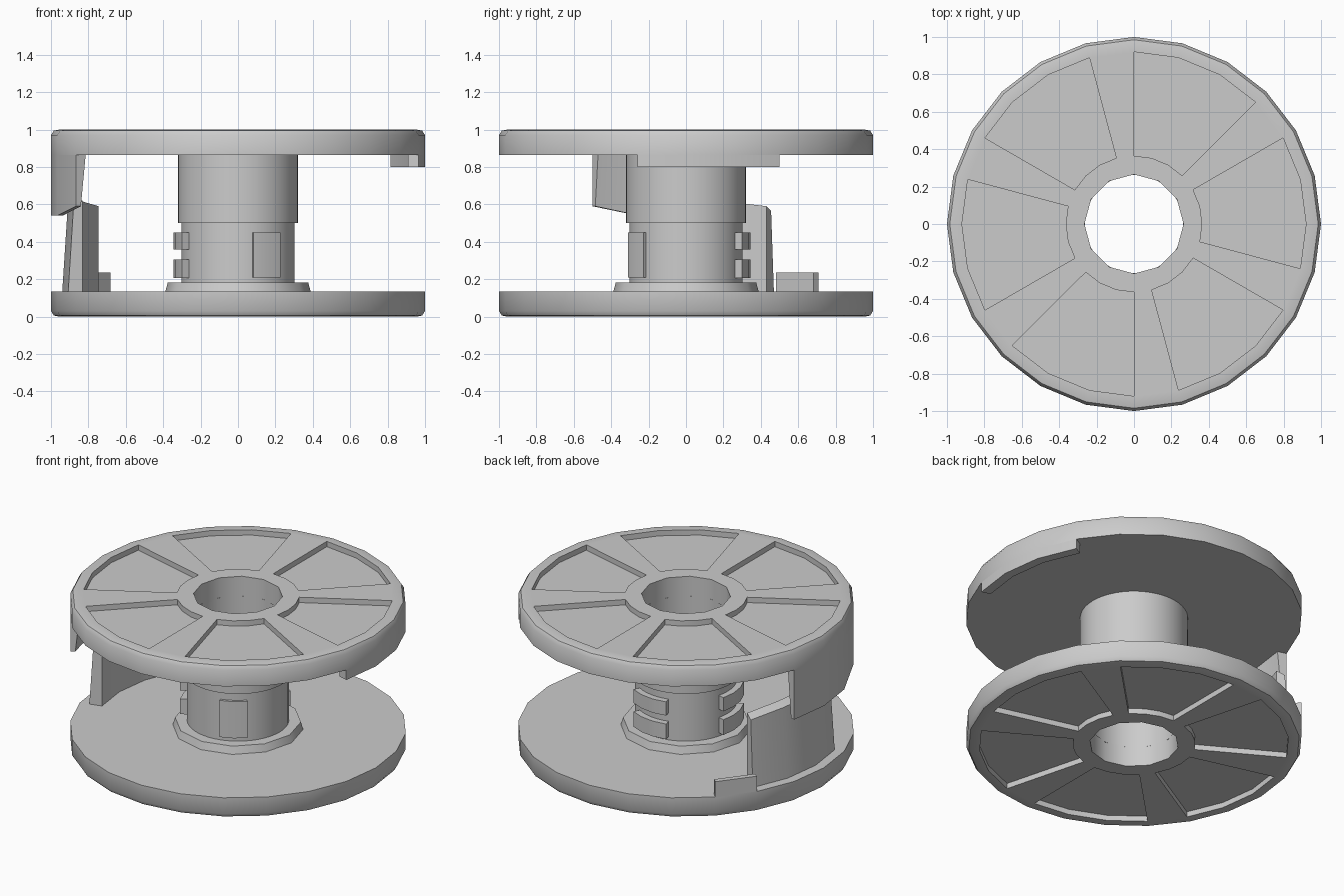
import bpy, bmesh
from math import cos, sin, radians, pi

if "Cube" in bpy.data.objects:
    bpy.data.objects.remove(bpy.data.objects["Cube"])


def finish(bm, name, angle=35):
    bmesh.ops.recalc_face_normals(bm, faces=bm.faces)
    me = bpy.data.meshes.new(name)
    bm.to_mesh(me)
    bm.free()
    ob = bpy.data.objects.new(name, me)
    bpy.context.collection.objects.link(ob)
    bpy.ops.object.select_all(action='DESELECT')
    ob.select_set(True)
    bpy.context.view_layer.objects.active = ob
    bpy.ops.object.shade_smooth_by_angle(angle=radians(angle))
    return ob


def lathe(bm, profile, n):
    """Revolve a closed (r, z) profile; returns faces[segment][profile edge]."""
    rings = [[bm.verts.new((r * cos(2 * pi * k / n), r * sin(2 * pi * k / n), z))
              for r, z in profile] for k in range(n)]
    m = len(profile)
    return [[bm.faces.new((rings[k][i], rings[k][(i + 1) % m],
                           rings[(k + 1) % n][(i + 1) % m], rings[(k + 1) % n][i]))
             for i in range(m)] for k in range(n)]


def ring(name, profile, n=24):
    bm = bmesh.new()
    lathe(bm, profile, n)
    return finish(bm, name)


def arc_block(name, sections):
    """Curved block through (angle, four-point (r, z) section) stations."""
    bm = bmesh.new()
    st = [[bm.verts.new((r * cos(radians(a)), r * sin(radians(a)), z)) for r, z in sec]
          for a, sec in sections]
    for p, q in zip(st, st[1:]):
        for i in range(4):
            j = (i + 1) % 4
            bm.faces.new((p[i], p[j], q[j], q[i]))
    bm.faces.new(st[0])
    bm.faces.new(st[-1][::-1])
    return finish(bm, name)


def arc_box(name, a0, a1, r0, r1, z0, z1):
    sec = [(r0, z0), (r1, z0), (r1, z1), (r0, z1)]
    return arc_block(name, [(a, sec) for a in range(a0, a1 + 1, 15)])


def flange(name, flip):
    # disc with rounded rim and six sunken panels, 45 degrees each
    prof = [(0.265, 1), (0.365, 1), (0.92, 1), (0.955, 1), (0.985, 0.994), (1, 0.97),
            (1, 0.865), (0.265, 0.865)]
    bm = bmesh.new()
    faces = lathe(bm, prof, 24)
    panels = [faces[k][1] for k in range(24) if k % 4 != 2]
    # twelve-sided bore
    for v in bm.verts:
        if v.co.xy.length < 0.3 and round(24 * (v.co.xy.angle_signed((1, 0))) / (2 * pi)) % 2:
            v.co.xy *= cos(pi / 12)
    new = bmesh.ops.extrude_face_region(bm, geom=panels)['geom']
    old = [f for f in panels if f.is_valid]
    if old:
        bmesh.ops.delete(bm, geom=old, context='FACES')
    bmesh.ops.translate(bm, vec=(0, 0, -0.035),
                        verts=[g for g in new if isinstance(g, bmesh.types.BMVert)])
    if flip:
        for v in bm.verts:
            v.co.z = 1 - v.co.z
    return finish(bm, name)


# flanges
flange("top_flange", False)
flange("bottom_flange", True)

# hub: wide upper sleeve, narrower lower sleeve, collar at its foot
ring("upper_sleeve", [(0.262, 0.5), (0.32, 0.5), (0.32, 0.87), (0.262, 0.87)], 48)
ring("lower_sleeve", [(0.262, 0.13), (0.303, 0.13), (0.303, 0.5), (0.262, 0.5)], 48)
ring("hub_collar", [(0.29, 0.13), (0.39, 0.13), (0.375, 0.183), (0.29, 0.183)], 12)

# raised pads on the lower sleeve
arc_box("hub_pad", 285, 315, 0.29, 0.322, 0.21, 0.45)
for i, a in enumerate((60, 165)):
    for j, (z0, z1) in enumerate(((0.205, 0.305), (0.36, 0.45))):
        arc_box(f"hub_rib_{i}_{j}", a, a + 45, 0.29, 0.345, z0, z1)

# upper latch, hanging from the top flange
arc_block("upper_latch", [
    (a, [(0.94, 0.87), (1, 0.87), (1, z), (0.97, z)])
    for a, z in ((165, 0.54), (180, 0.54), (195, 0.54), (210, 0.59))])

# lower latch, standing on the bottom flange
arc_block("lower_latch", [
    (a, [(0.86, 0.13), (0.94, 0.13), (0.91, z - 0.025), (0.86, z)])
    for a, z in ((150, 0.59), (165, 0.615), (180, 0.62), (195, 0.62))])

# small stops on the rims
arc_box("rim_stop_top", -15, 30, 0.94, 1, 0.8, 0.87)
arc_box("rim_stop_bottom", 135, 150, 0.965, 1, 0.13, 0.235)
